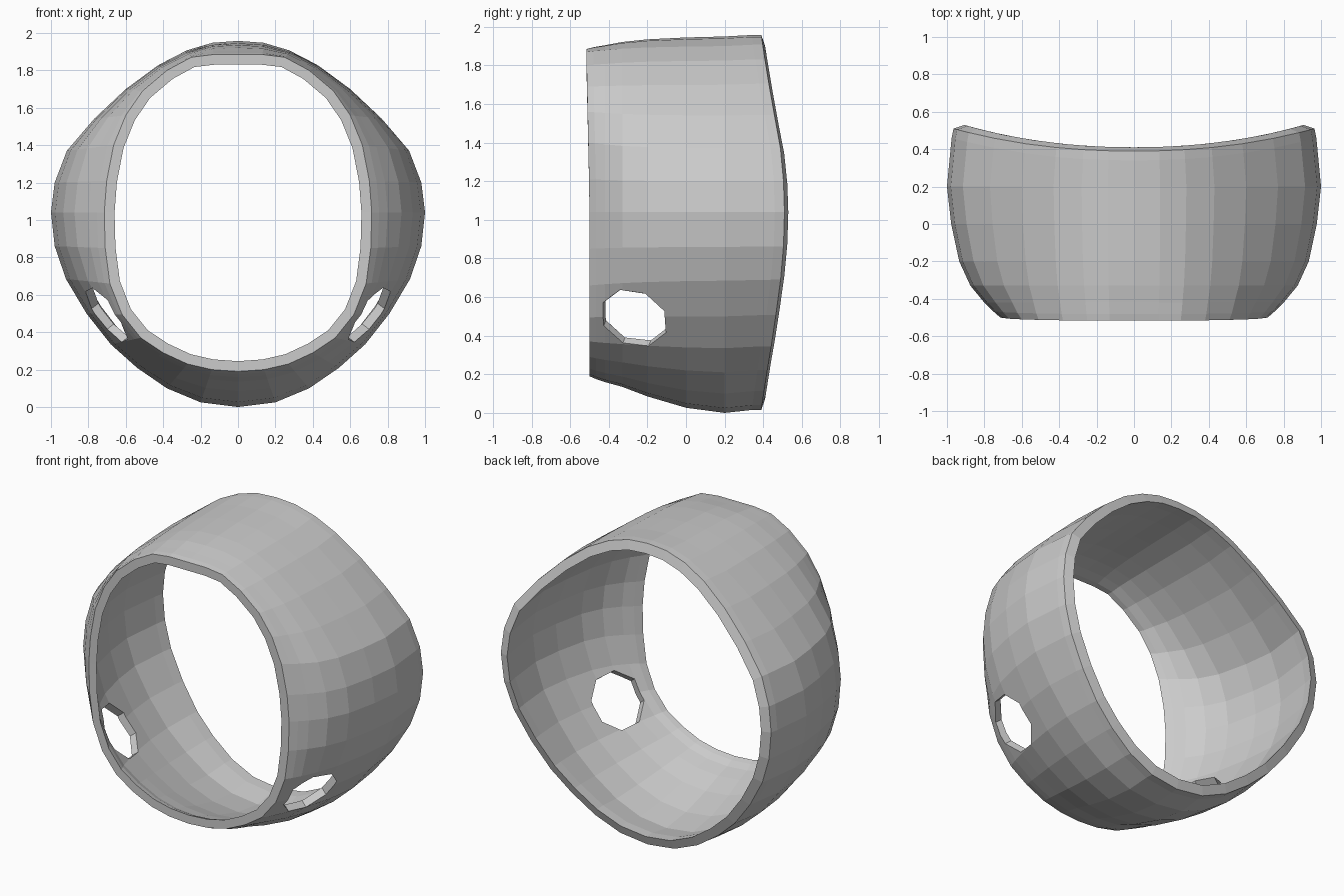
import bpy, bmesh, math
from mathutils import Vector, Quaternion

if "Cube" in bpy.data.objects:
    bpy.data.objects.remove(bpy.data.objects["Cube"])

# half outlines (x, z) from top centre to bottom centre: front opening and widest section
FRONT = [(0, 1.885), (.13, 1.885), (.25, 1.87), (.38, 1.80), (.51, 1.69), (.60, 1.56), (.665, 1.40), (.702, 1.21),
         (.715, 1.04), (.71, .85), (.685, .66), (.62, .495), (.52, .37), (.40, .29), (.27, .23), (.14, .20), (0, .19)]
WIDE = [(0, 1.95), (.14, 1.94), (.28, 1.90), (.43, 1.825), (.60, 1.70), (.77, 1.54), (.915, 1.37), (.98, 1.2),
        (1, 1.04), (.98, .86), (.92, .685), (.81, .50), (.68, .335), (.54, .21), (.38, .10), (.20, .025), (0, 0)]
BACK = 9  # marker: station measured from the curved back edge
# stations: y (or BACK + distance), side blend, bottom blend, wall thickness
STATIONS = [(-.5, 0, 0, .055), (-.465, .14, .08, .058), (-.42, .30, .16, .05), (-.33, .56, .29, .048),
            (-.2, .77, .55, .048), (0, .92, .86, .048), (.2, 1, 1, .048), (BACK - .05, 1, 1, .055), (BACK, 1, 1, .058)]


def section(y, side, bottom, wall):
    """Outer and inner closed loops at one station."""
    half = []
    for (fx, fz), (wx, wz) in zip(FRONT, WIDE):
        low = max(0, (.9 - wz) / .9)
        w = side + (bottom - side) * low
        x, z, py = fx + (wx - fx) * w, fz + (wz - fz) * w, y
        if y > 5:
            py = y - BACK + .39 + .12 * wx ** 2.2
            k = .965 if y == BACK else .975
            x, z = x * k, 1.0 + (z - 1.0) * (1.008 if z > 1 else .985)
        elif y < -.45:
            py = y - .015 * min(1, max(0, (z - 1.1) / .7))
        half.append(Vector((x, py, z)))
    loop = half + [Vector((-p.x, p.y, p.z)) for p in half[-2:0:-1]]
    inner = []
    for i, p in enumerate(loop):
        t = loop[(i + 1) % len(loop)] - loop[i - 1]
        n = Vector((t.z, 0, -t.x)).normalized()
        inner.append(p + n * wall + Vector((0, .02 if y == BACK else 0, 0)))
    return loop, inner


# ring shell: outer skin front to back, inner skin back to front
pairs = [section(*s) for s in STATIONS]
rings = [p[0] for p in pairs] + [p[1] for p in reversed(pairs)]
bm = bmesh.new()
vr = [[bm.verts.new(p) for p in r] for r in rings]
n = len(vr[0])
for a, b in zip(vr, vr[1:] + vr[:1]):
    for i in range(n):
        j = (i + 1) % n
        bm.faces.new((a[i], a[j], b[j], b[i]))
bmesh.ops.recalc_face_normals(bm, faces=bm.faces)
me = bpy.data.meshes.new("ring_shell")
bm.to_mesh(me)
bm.free()
shell = bpy.data.objects.new("ring_shell", me)
bpy.context.collection.objects.link(shell)

# eight-sided side holes
for side in (-1, 1):
    axis = Vector((side * .76, -.24, -.59))
    bpy.ops.mesh.primitive_cylinder_add(vertices=8, radius=.18, depth=.4, location=(side * .67, -.258, .515))
    cutter = bpy.context.object
    cutter.name = "hole_cutter"
    roll = Quaternion((0, 0, 1), math.radians(15 * side))
    cutter.rotation_euler = (axis.to_track_quat('Z', 'Y') @ roll).to_euler()
    cutter.hide_render = True
    cutter.hide_set(True)
    cutter.display_type = 'WIRE'
    mod = shell.modifiers.new("side_hole", 'BOOLEAN')
    mod.operation = 'DIFFERENCE'
    mod.solver = 'EXACT'
    mod.object = cutter
